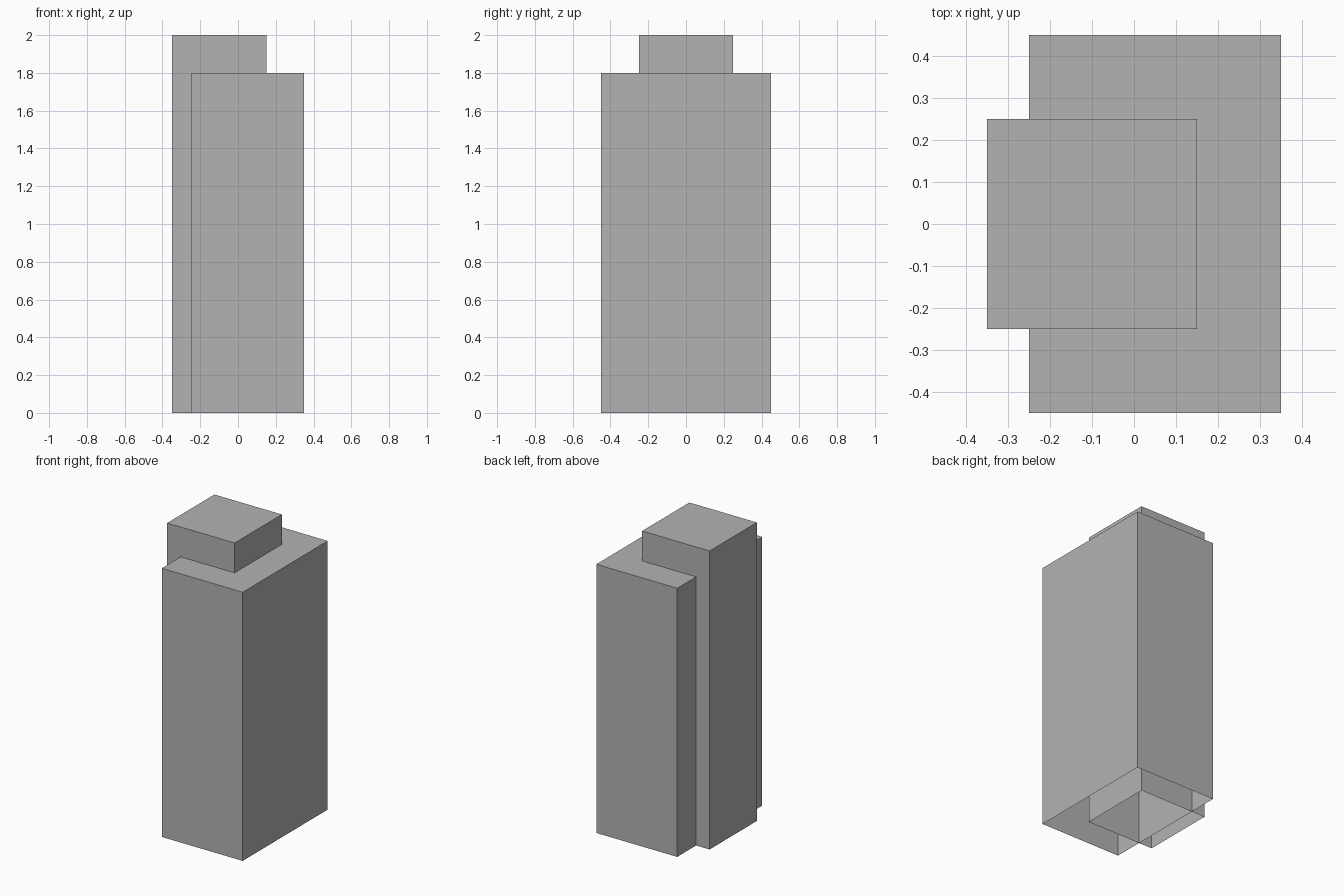
import bpy
import bmesh
from mathutils import Vector

default = bpy.data.objects.get("Cube")
if default:
    bpy.data.objects.remove(default, do_unlink=True)

# Single plain wall colour
grey = bpy.data.materials.new("concrete_grey")
grey.use_nodes = True
colour = (0.45, 0.45, 0.45, 1.0)
grey.diffuse_color = colour
grey.node_tree.nodes["Principled BSDF"].inputs["Base Color"].default_value = colour


def open_block(name, low, high):
    """Flat-faced block with four walls and a roof, open underneath."""
    low, high = Vector(low), Vector(high)
    centre, size = (low + high) / 2, high - low
    bm = bmesh.new()
    bmesh.ops.create_cube(bm, size=1)
    bm.normal_update()
    floor = [f for f in bm.faces if f.normal.z < -0.5]
    bmesh.ops.delete(bm, geom=floor, context="FACES_ONLY")
    for v in bm.verts:
        v.co = centre + v.co * size
    mesh = bpy.data.meshes.new(name)
    bm.to_mesh(mesh)
    bm.free()
    mesh.materials.append(grey)
    obj = bpy.data.objects.new(name, mesh)
    bpy.context.collection.objects.link(obj)
    return obj


# Wide main building and the taller square shaft running through it
open_block("main_building", (-0.25, -0.45, 0), (0.35, 0.45, 1.8))
open_block("stair_shaft", (-0.35, -0.25, 0), (0.15, 0.25, 2))
